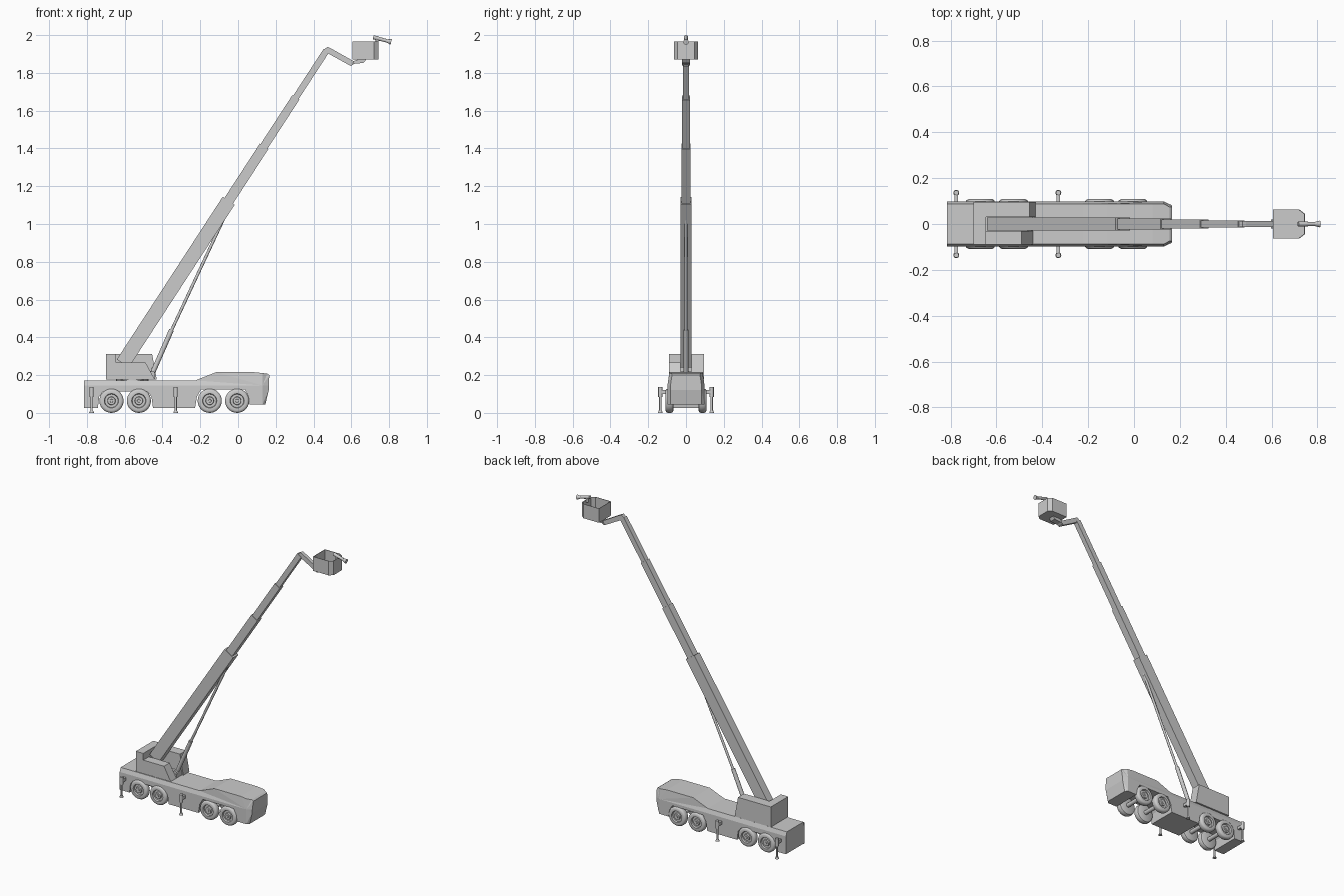
import bpy, bmesh, math
from mathutils import Vector, Matrix

if "Cube" in bpy.data.objects:
    bpy.data.objects.remove(bpy.data.objects["Cube"])


def finish(name, bm, smooth=False):
    bmesh.ops.recalc_face_normals(bm, faces=bm.faces)
    me = bpy.data.meshes.new(name)
    bm.to_mesh(me)
    bm.free()
    ob = bpy.data.objects.new(name, me)
    bpy.context.collection.objects.link(ob)
    if smooth:
        bpy.ops.object.select_all(action='DESELECT')
        ob.select_set(True)
        bpy.context.view_layer.objects.active = ob
        bpy.ops.object.shade_smooth_by_angle(angle=math.radians(35))
    return ob


def prism_bm(pts, y0, y1):
    """Extrude an x/z outline along y."""
    bm = bmesh.new()
    face = bm.faces.new([bm.verts.new((x, y0, z)) for x, z in pts])
    r = bmesh.ops.extrude_face_region(bm, geom=[face])
    vs = [g for g in r['geom'] if isinstance(g, bmesh.types.BMVert)]
    bmesh.ops.translate(bm, verts=vs, vec=(0, y1 - y0, 0))
    return bm


def prism(name, pts, y0, y1):
    return finish(name, prism_bm(pts, y0, y1))


def box(name, x0, x1, y0, y1, z0, z1):
    return prism(name, [(x0, z0), (x1, z0), (x1, z1), (x0, z1)], y0, y1)


def beam(name, a, b, half_y, half_t):
    """Rectangular beam between two x/z points."""
    a, b = Vector(a), Vector(b)
    d = (b - a).normalized()
    n = Vector((-d.y, d.x)) * half_t
    return prism(name, [a + n, a - n, b - n, b + n], -half_y, half_y)


def rod(name, a, b, r0, r1=None, seg=16):
    a, b = Vector(a), Vector(b)
    d = b - a
    bm = bmesh.new()
    m = Matrix.Translation((a + b) / 2) @ d.to_track_quat('Z', 'Y').to_matrix().to_4x4()
    bmesh.ops.create_cone(bm, cap_ends=True, segments=seg, radius1=r0,
                          radius2=r0 if r1 is None else r1, depth=d.length, matrix=m)
    return finish(name, bm, True)


def wheel(name, x, s):
    """Lathed tyre and dished rim; s is the side of the vehicle."""
    prof = [(0, .065), (.05, .065), (.06, .07), (.064, .078), (.064, .097), (.06, .104),
            (.052, .108), (.038, .107), (.035, .096), (.022, .096), (.02, .106), (.009, .106),
            (.008, .109), (0, .109)]
    bm = bmesh.new()
    vs = [bm.verts.new((x + r, s * y, .064)) for r, y in prof]
    es = [bm.edges.new(p) for p in zip(vs, vs[1:])]
    bmesh.ops.spin(bm, geom=vs + es, cent=(x, 0, .064), axis=(0, 1, 0),
                   angle=math.tau, steps=28, use_duplicate=False)
    bmesh.ops.remove_doubles(bm, verts=bm.verts, dist=1e-4)
    return finish(name, bm, True)


# carrier body with cab and wheel arches
outline = [(-.815, .025), (-.742, .025), (-.735, .085), (-.715, .112), (-.48, .112),
           (-.458, .085), (-.45, .025), (-.228, .025), (-.218, .085), (-.195, .125),
           (.035, .125), (.055, .09), (.062, .045), (.145, .045), (.163, .12), (.166, .2),
           (.155, .208), (.08, .216), (-.115, .216), (-.225, .172), (-.815, .172)]
bm = prism_bm(outline, -.098, .098)
for co, no in (((0, 0, .145), (0, 0, 1)), ((.13, 0, 0), (1, 0, 0))):
    bmesh.ops.bisect_plane(bm, geom=bm.verts[:] + bm.edges[:] + bm.faces[:],
                           plane_co=co, plane_no=no)
for v in bm.verts:
    if v.co.z > .15:
        v.co.y *= .9
    if v.co.x > .14:
        v.co.y *= .84
bmesh.ops.triangulate(bm, faces=[f for f in bm.faces if len(f.verts) > 4])
finish("carrier_body", bm)

# wheels and axles
for i, x in enumerate((-.67, -.525, -.15, -.005)):
    for side, s in (("left", 1), ("right", -1)):
        wheel(f"wheel_{side}_{i}", x, s)
    rod(f"axle_{i}", (x, -.07, .064), (x, .07, .064), .014)

# outriggers
for end, x in (("rear", -.775), ("middle", -.33)):
    for side, s in (("left", 1), ("right", -1)):
        n = f"outrigger_{end}_{side}"
        ya, yb = sorted((s * .08, s * .132))
        box(n + "_arm", x - .008, x + .008, ya, yb, .1, .12)
        rod(n + "_sleeve", (x, s * .136, .085), (x, s * .136, .138), .011)
        rod(n + "_leg", (x, s * .136, .01), (x, s * .136, .09), .006)
        rod(n + "_foot", (x, s * .136, 0), (x, s * .136, .012), .013, .008)

# rotating superstructure
rod("turntable", (-.56, 0, .16), (-.56, 0, .18), .085, seg=32)
box("turret_rear", -.70, -.645, -.09, .095, .176, .312)
prism("turret_left_cheek", [(-.645, .176), (-.43, .176), (-.455, .312), (-.645, .312)], .03, .095)
prism("turret_right_cheek", [(-.645, .176), (-.44, .176), (-.49, .267), (-.645, .267)], -.09, -.03)
box("turret_floor", -.645, -.44, -.03, .03, .176, .2)

# telescopic boom
base, tip = Vector((-.61, .262)), Vector((.468, 1.918))
for i, (t0, t1, hy, ht) in enumerate(((0, .52, .028, .038), (.45, .694, .024, .027),
                                      (.65, .85, .02, .022), (.8, 1, .016, .017))):
    beam(f"boom_section_{i + 1}", base.lerp(tip, t0), base.lerp(tip, t1), hy, ht)

# lifting cylinder
rod("lift_cylinder", (-.455, 0, .205), (-.352, 0, .44), .013)
rod("lift_piston", (-.36, 0, .42), (-.075, 0, 1.03), .008)
rod("lift_pivot", (-.455, -.025, .205), (-.455, .025, .205), .016)

# folding jib and basket mount
prism("jib_arm", [(.447, 1.915), (.473, 1.938), (.488, 1.932), (.612, 1.862), (.6, 1.835),
                  (.482, 1.9)], -.012, .012)
prism("basket_mount", [(.598, 1.838), (.61, 1.852), (.61, 1.862), (.64, 1.872), (.68, 1.872),
                       (.665, 1.853), (.615, 1.848)], -.02, .02)

# open rescue basket
plan = [(.605, -.064), (.72, -.064), (.745, -.045), (.745, .045), (.72, .064), (.605, .064)]
bm = bmesh.new()
lo = [bm.verts.new((x, y, 1.87)) for x, y in plan]
hi = [bm.verts.new((x, y, 1.966)) for x, y in plan]
bm.faces.new(lo)
for i in range(6):
    j = (i + 1) % 6
    bm.faces.new((lo[i], lo[j], hi[j], hi[i]))
basket = finish("basket", bm)
mod = basket.modifiers.new("walls", 'SOLIDIFY')
mod.thickness = .004
mod.offset = -1

# water cannon on the basket rim
rod("cannon_post", (.737, 0, 1.95), (.737, 0, 1.985), .008)
rod("cannon_barrel", (.716, 0, 1.989), (.787, 0, 1.97), .011, .009)
rod("cannon_nozzle", (.785, 0, 1.97), (.811, 0, 1.964), .008, .015)
